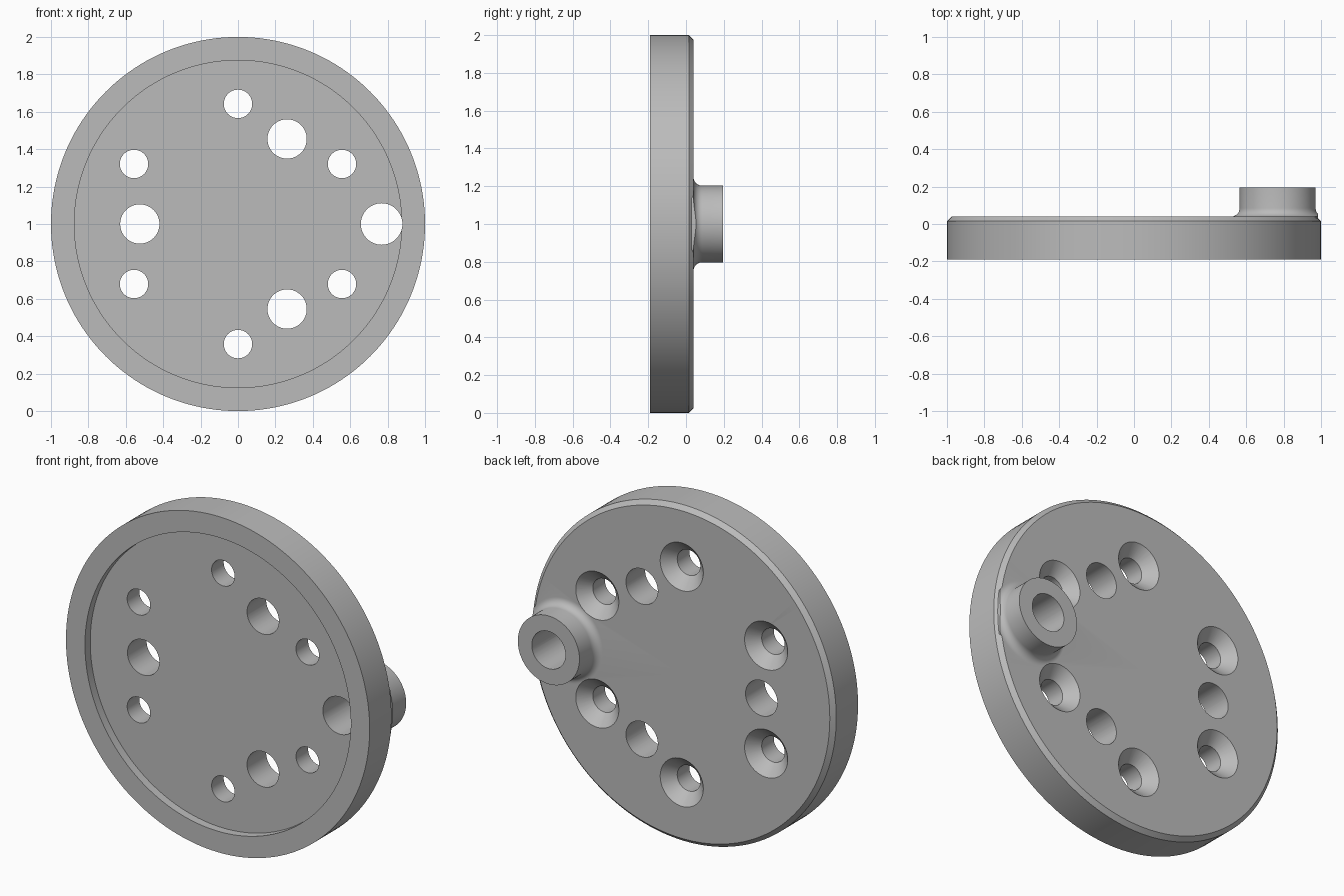
import bpy, bmesh, math
from mathutils import Vector

cube = bpy.data.objects.get("Cube")
if cube:
    bpy.data.objects.remove(cube, do_unlink=True)

FRONT, FLOOR, BACK, BOSS_END = -0.19, -0.14, 0.04, 0.195
BOSS_X = 0.768

metal = bpy.data.materials.new("satin grey")
metal.use_nodes = True
grey = (0.5, 0.5, 0.5, 1)
metal.diffuse_color = grey
metal.node_tree.nodes["Principled BSDF"].inputs["Base Color"].default_value = grey


def turned(name, profile, x=0, z=0, sides=64):
    """Solid of revolution about the y axis; profile is (radius, y) from axis to axis."""
    bm = bmesh.new()
    rings = []
    for r, y in profile:
        count = sides if r > 0 else 1
        angles = [2 * math.pi * i / sides for i in range(count)]
        rings.append([bm.verts.new((x + r * math.cos(a), y, 1 + z + r * math.sin(a)))
                      for a in angles])
    for a, b in zip(rings, rings[1:]):
        for i in range(sides):
            j = (i + 1) % sides
            corners = [a[i % len(a)], a[j % len(a)], b[j % len(b)], b[i % len(b)]]
            bm.faces.new(list(dict.fromkeys(corners)))
    bmesh.ops.recalc_face_normals(bm, faces=bm.faces)
    mesh = bpy.data.meshes.new(name)
    bm.to_mesh(mesh)
    bm.free()
    mesh.materials.append(metal)
    obj = bpy.data.objects.new(name, mesh)
    bpy.context.collection.objects.link(obj)
    return obj


def rod(name, radius, x=0, z=0, sides=64):
    return turned(name, [(0, -0.4), (radius, -0.4), (radius, 0.4), (0, 0.4)], x, z, sides)


def combine(target, tool, operation):
    """Apply a boolean and discard the tool object."""
    mod = target.modifiers.new(operation, 'BOOLEAN')
    mod.operation, mod.object, mod.solver = operation, tool, 'EXACT'
    bpy.context.view_layer.objects.active = target
    bpy.ops.object.modifier_apply(modifier=mod.name)
    bpy.data.objects.remove(tool, do_unlink=True)


# Plate: chamfered back edge, shallow recess in the front
plate = turned("plate", [(0, FLOOR), (0.875, FLOOR), (0.875, FRONT), (1, FRONT),
                         (1, BACK - 0.025), (0.975, BACK), (0, BACK)], sides=160)

# Boss with a filleted foot, trimmed to the plate edge
fillet, boss_r = 0.045, 0.203
foot = [(boss_r + fillet * (1 - math.sin(a)), BACK + fillet * (1 - math.cos(a)))
        for a in [math.pi / 2 * i / 8 for i in range(9)]]
boss = turned("boss", [(0, 0), (boss_r + fillet, 0)] + foot
              + [(boss_r, BOSS_END), (0, BOSS_END)], BOSS_X, sides=96)
combine(boss, rod("edge_trim", 0.985, sides=160), 'INTERSECT')
combine(plate, boss, 'UNION')

# Boss bore and three plain holes
combine(plate, rod("boss_bore", 0.111, BOSS_X), 'DIFFERENCE')
for k in range(3):
    a = math.radians(60 + 120 * k)
    combine(plate, rod("plain_hole", 0.105, 0.525 * math.cos(a), 0.525 * math.sin(a)),
            'DIFFERENCE')

# Six countersunk screw holes; the sink stops short of the boss
for k in range(6):
    a = math.radians(30 + 60 * k)
    profile = [(0, -0.4), (0.076, -0.4), (0.076, BACK - 0.066), (0.142, BACK),
               (0.142, BACK + 0.01), (0, BACK + 0.01)]
    sink = turned("screw_hole", profile, 0.642 * math.cos(a), 0.642 * math.sin(a))
    combine(plate, sink, 'DIFFERENCE')

# Smooth curved walls, keep machined edges sharp
plate.name = "crank_plate"
bpy.ops.object.select_all(action='DESELECT')
plate.select_set(True)
bpy.context.view_layer.objects.active = plate
bpy.ops.object.shade_smooth_by_angle(angle=math.radians(25))
